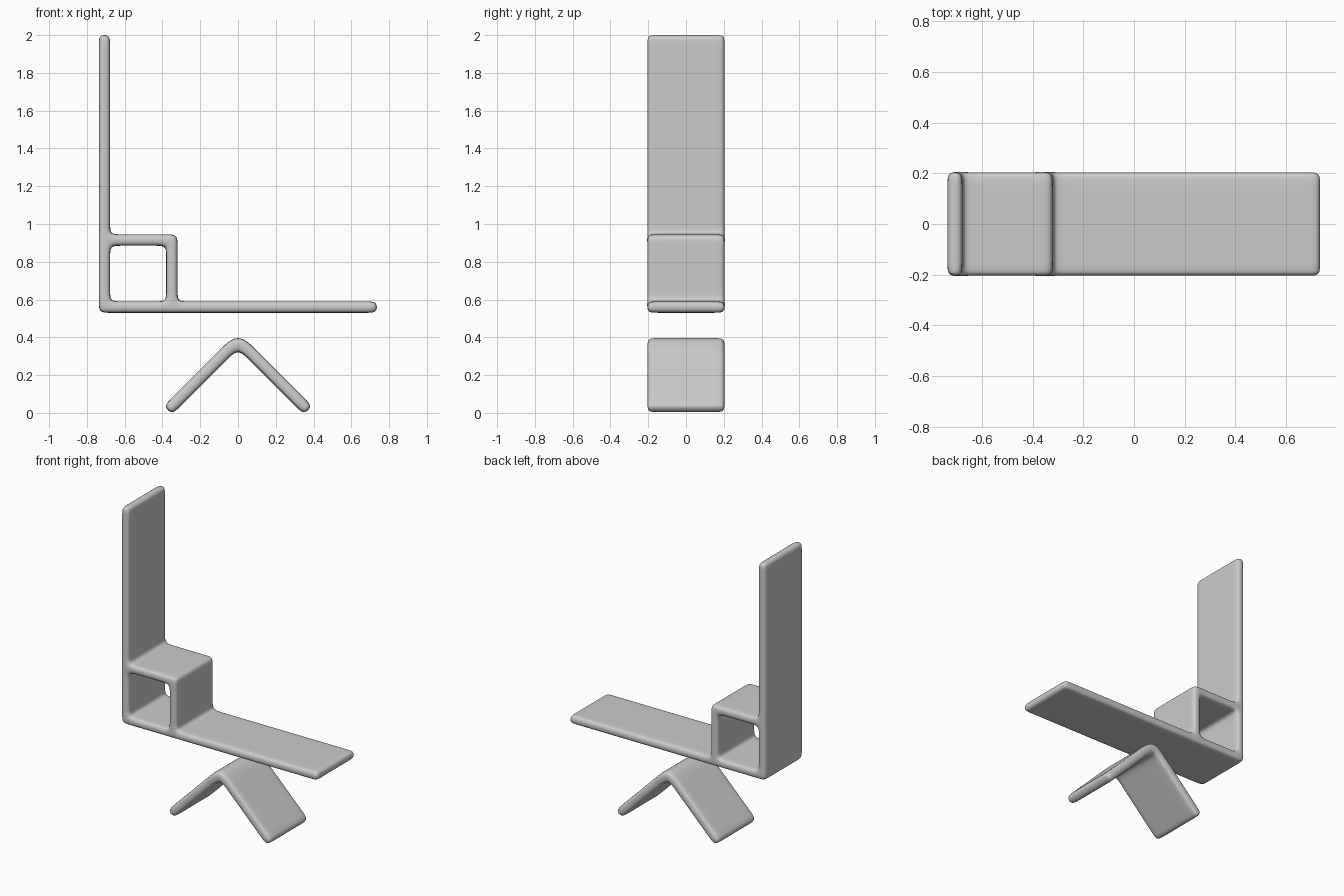
import bpy
import bmesh

cube = bpy.data.objects.get("Cube")
if cube:
    bpy.data.objects.remove(cube)

grey = bpy.data.materials.new("plain_grey")
grey.use_nodes = True
COLOUR = (0.6, 0.6, 0.6, 1)
grey.diffuse_color = COLOUR
grey.node_tree.nodes["Principled BSDF"].inputs["Base Color"].default_value = COLOUR

LAYERS = [-0.206, -0.16, 0.16, 0.206]


def soft_solid(name, cells, point):
    """Extrude a set of profile cells through the depth layers and smooth them."""
    bm = bmesh.new()
    verts = {}

    def vert(i, j, k):
        if (i, j, k) not in verts:
            x, z = point(i, j)
            verts[i, j, k] = bm.verts.new((x, LAYERS[k], z))
        return verts[i, j, k]

    last = len(LAYERS) - 1
    for i, j in cells:
        ring = [(i, j), (i + 1, j), (i + 1, j + 1), (i, j + 1)]
        for k in (0, last):
            bm.faces.new([vert(a, b, k) for a, b in ring])
        # Walls only where the neighbouring cell is empty
        neighbours = [(i, j - 1), (i + 1, j), (i, j + 1), (i - 1, j)]
        for n, side in enumerate(neighbours):
            if side in cells:
                continue
            p, q = ring[n], ring[(n + 1) % 4]
            for k in range(last):
                bm.faces.new([vert(*p, k), vert(*q, k), vert(*q, k + 1), vert(*p, k + 1)])
    bmesh.ops.recalc_face_normals(bm, faces=bm.faces)
    for f in bm.faces:
        f.smooth = True
    mesh = bpy.data.meshes.new(name)
    bm.to_mesh(mesh)
    bm.free()
    mesh.materials.append(grey)
    obj = bpy.data.objects.new(name, mesh)
    bpy.context.collection.objects.link(obj)
    sub = obj.modifiers.new("smooth", 'SUBSURF')
    sub.levels = sub.render_levels = 3
    return obj


# Upright panel, long shelf and square box in the corner, as one piece
xs = [-0.737, -0.677, -0.62, -0.435, -0.38, -0.32, -0.265, -0.1, 0.55, 0.685, 0.737]
zs = [0.53, 0.59, 0.645, 0.83, 0.885, 0.945, 1.0, 1.15, 1.8, 1.95, 2.002]
BOX = 4
cells = {(i, j) for i in range(len(xs) - 1) for j in range(len(zs) - 1)
         if i == 0 or j == 0 or (i == BOX and j <= BOX) or (j == BOX and i <= BOX)}
soft_solid("panel_shelf_and_box", cells, lambda i, j: (xs[i], zs[j]))

# Folded support below, shaped like an upside-down V
half = [0.08, 0.18, 0.335, 0.372]
stations = [-x for x in reversed(half)] + [0] + half
HALF_THICK = 0.0225


def fold_point(i, j):
    x = stations[i]
    side = (x > 0) - (x < 0)
    sign = 1 if j else -1
    rise = HALF_THICK * (1 if side else 2)
    return x + side * sign * HALF_THICK, 0.385 - abs(x) + sign * rise


soft_solid("folded_support", {(i, 0) for i in range(len(stations) - 1)}, fold_point)
